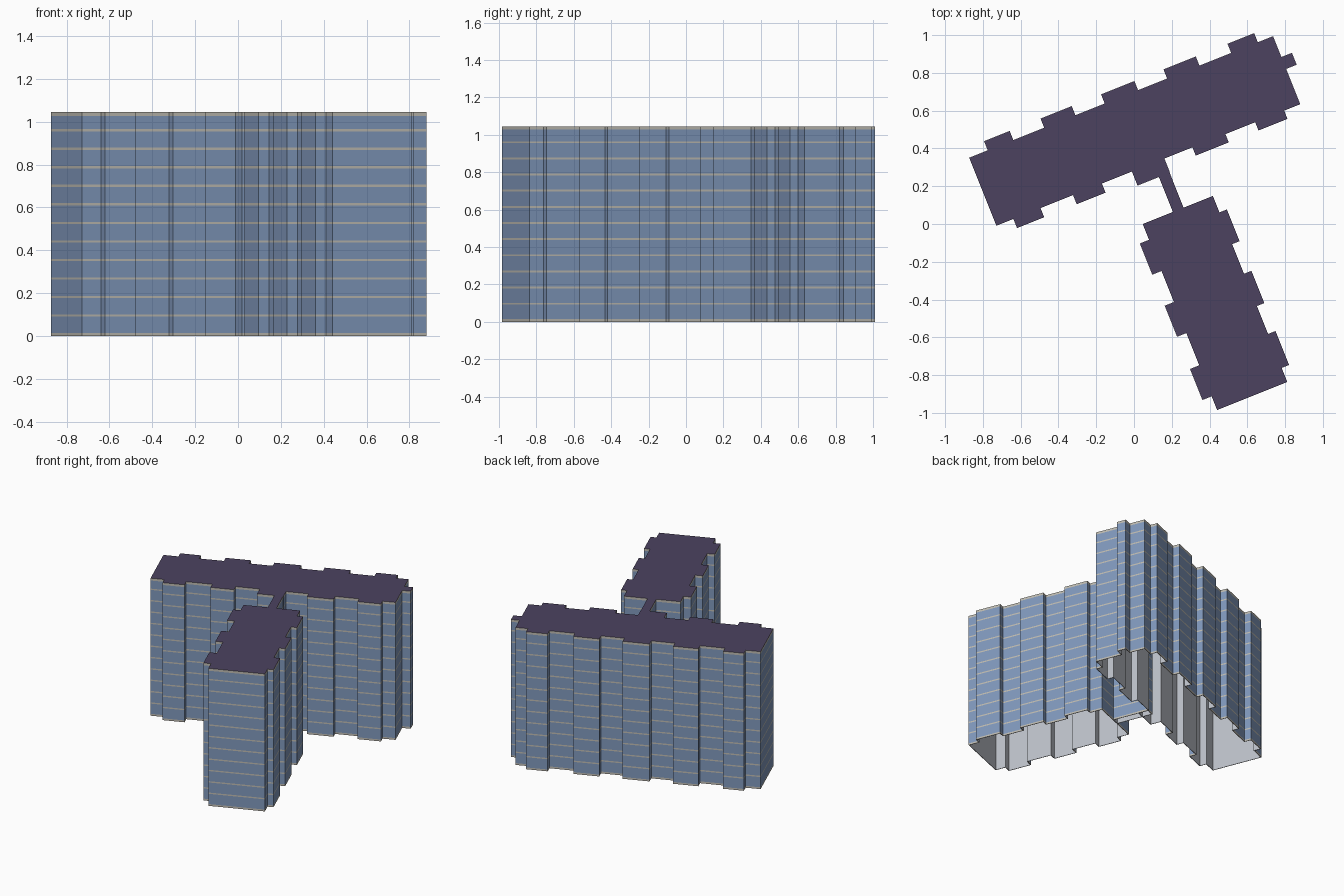
import bpy
import math

cube = bpy.data.objects.get("Cube")
if cube:
    bpy.data.objects.remove(cube)

HEIGHT = 1.045
FLOORS = 12
STOREY = 0.0864
TURN = math.radians(21.8)


def material(name, rgb):
    linear = [((c / 255 + 0.055) / 1.055) ** 2.4 for c in rgb] + [1]
    m = bpy.data.materials.new(name)
    m.use_nodes = True
    m.diffuse_color = linear
    m.node_tree.nodes["Principled BSDF"].inputs["Base Color"].default_value = linear
    return m


WALL, BAND, ROOF = range(3)
MATERIALS = [
    material("blue_wall", (128, 152, 188)),
    material("pale_floor_band", (190, 187, 178)),
    material("purple_roof", (76, 66, 96)),
    material("grey_lining", (190, 194, 202)),
]

# Heights where the wall changes between slab band and blue wall
levels = [0, 0.014]
for i in range(1, FLOORS):
    z = 0.01 + STOREY * i
    levels += [z - 0.005, z + 0.005]
levels += [HEIGHT - 0.018, HEIGHT]


def side(points, start, end, base, bays, along_x):
    """Walk one side of a block, stepping out to 'out' between each bay's ends."""
    path = [(start, base)]
    for first, last, out in bays:
        path += [(first, base), (first, out), (last, out), (last, base)]
    for along, across in path:
        p = (along, across) if along_x else (across, along)
        if not points or p != points[-1]:
            points.append(p)


def outline(x0, x1, y0, y1, front=(), right=(), back=(), left=()):
    """Counter-clockwise footprint of a rectangle with projecting bays."""
    pts = []
    side(pts, x0, x1, y0, front, True)
    side(pts, y0, y1, x1, right, False)
    side(pts, x1, x0, y1, back, True)
    side(pts, y1, y0, x0, left, False)
    return pts


def block(name, pts):
    """Banded walls and a flat roof, open underneath, with a thin inner lining."""
    n = len(pts)
    verts = [(x, y, z) for z in levels for x, y in pts]
    faces, slots = [], []
    for k in range(len(levels) - 1):
        for i in range(n):
            j = (i + 1) % n
            faces.append((k * n + i, k * n + j, (k + 1) * n + j, (k + 1) * n + i))
            slots.append(WALL if k % 2 else BAND)
    top = (len(levels) - 1) * n
    faces.append(tuple(range(top, top + n)))
    slots.append(ROOF)

    mesh = bpy.data.meshes.new(name)
    mesh.from_pydata(verts, [], faces)
    for m in MATERIALS:
        mesh.materials.append(m)
    for poly, slot in zip(mesh.polygons, slots):
        poly.material_index = slot
    obj = bpy.data.objects.new(name, mesh)
    obj.rotation_euler.z = TURN
    bpy.context.collection.objects.link(obj)

    lining = obj.modifiers.new("lining", "SOLIDIFY")
    lining.thickness = 0.004
    lining.offset = -1
    lining.use_even_offset = True
    lining.material_offset = lining.material_offset_rim = len(MATERIALS)
    return obj


def bays(spans, out):
    return [(a, b, out) for a, b in spans]


# Long rear wing
block("long_wing", outline(
    -0.68, 1.053, 0.262, 0.65,
    front=bays([(-0.583, -0.428), (-0.243, -0.078)], 0.21)
    + bays([(0.093, 0.278)], 0.182)
    + bays([(0.438, 0.626), (0.796, 0.961)], 0.215),
    right=bays([(0.463, 0.531)], 1.113),
    back=bays([(0.966, 0.814), (0.633, 0.449), (0.283, 0.093),
               (-0.074, -0.252), (-0.428, -0.574)], 0.702),
))

# Shorter front wing
block("front_wing", outline(
    0.043, 0.443, -1.078, -0.017,
    right=bays([(-0.998, -0.804), (-0.645, -0.461), (-0.292, -0.111)], 0.485),
    left=bays([(-0.107, -0.285), (-0.462, -0.639), (-0.823, -1.0)], -0.01),
))

# Narrow corridor joining the wings
block("link_corridor", outline(0.215, 0.276, -0.018, 0.261))
